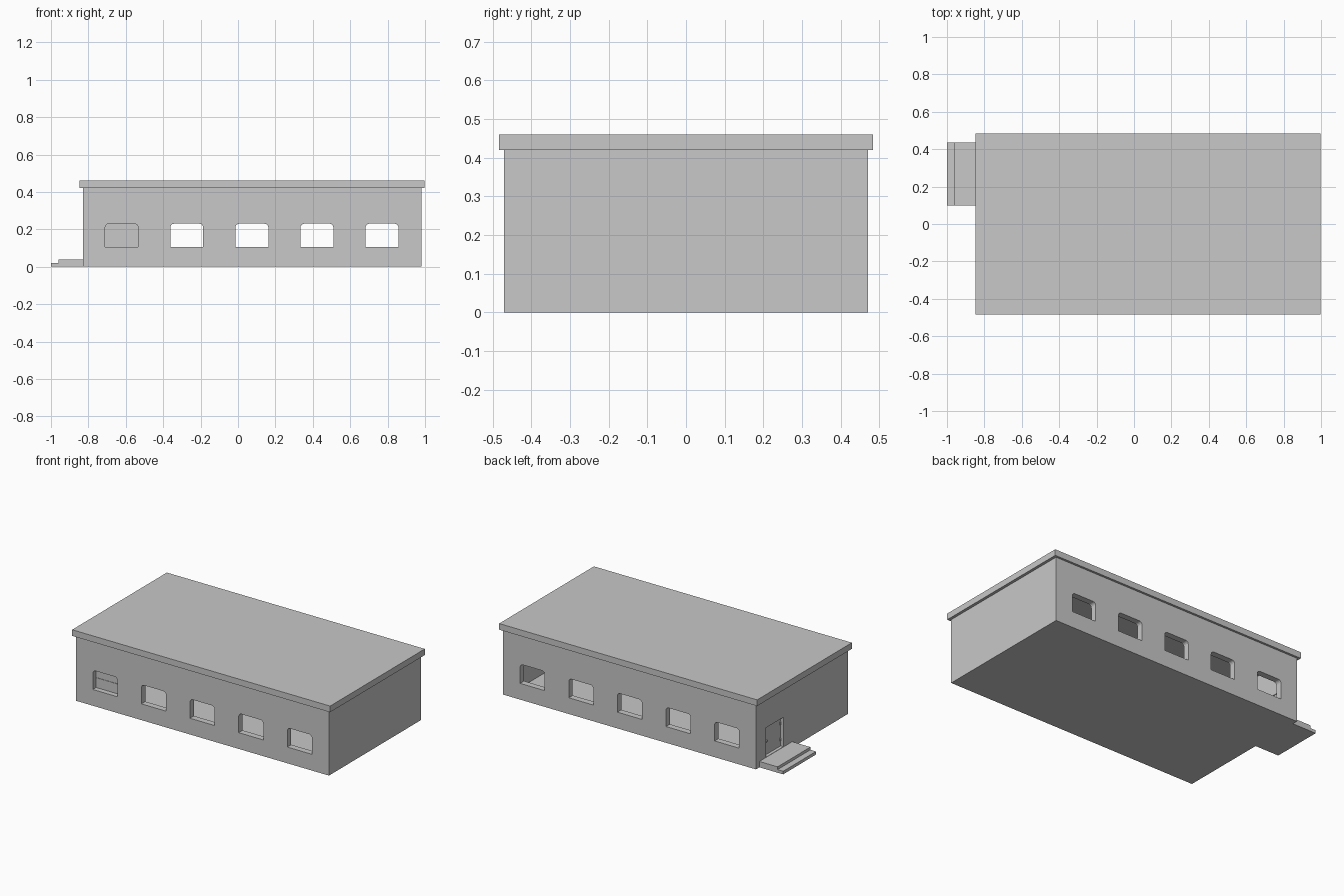
import bpy
import bmesh
import math
from mathutils import Vector

if "Cube" in bpy.data.objects:
    bpy.data.objects.remove(bpy.data.objects["Cube"], do_unlink=True)

GREY = (0.58, 0.58, 0.58, 1)
plaster = bpy.data.materials.new("light grey plaster")
plaster.use_nodes = True
plaster.diffuse_color = GREY
for node in plaster.node_tree.nodes:
    if node.type == 'BSDF_PRINCIPLED':
        node.inputs["Base Color"].default_value = GREY


def make_object(name, bm):
    bmesh.ops.recalc_face_normals(bm, faces=bm.faces[:])
    mesh = bpy.data.meshes.new(name)
    bm.to_mesh(mesh)
    bm.free()
    mesh.materials.append(plaster)
    obj = bpy.data.objects.new(name, mesh)
    bpy.context.collection.objects.link(obj)
    return obj


def box(name, x, y, z):
    """Box from (low, high) ranges on each axis."""
    bm = bmesh.new()
    bmesh.ops.create_cube(bm, size=1)
    for v in bm.verts:
        for i, (low, high) in enumerate((x, y, z)):
            v.co[i] = low if v.co[i] < 0 else high
    return make_object(name, bm)


def window_prism(name, cx, y):
    """Window outline with rounded top corners, extruded along y."""
    half, low, high, r = WIN_W / 2, WIN_LOW, WIN_HIGH, 0.02
    outline = [(cx - half, low), (cx + half, low)]
    for side, start in ((1, 0), (-1, 90)):
        for step in range(5):
            a = math.radians(start + step * 22.5)
            outline.append((cx + side * (half - r) + r * math.cos(a),
                            high - r + r * math.sin(a)))
    bm = bmesh.new()
    face = bm.faces.new([bm.verts.new((px, y[0], pz)) for px, pz in outline])
    ext = bmesh.ops.extrude_face_region(bm, geom=[face])
    moved = [g for g in ext["geom"] if isinstance(g, bmesh.types.BMVert)]
    bmesh.ops.translate(bm, verts=moved, vec=Vector((0, y[1] - y[0], 0)))
    return make_object(name, bm)


def cut(target, cutter):
    mod = target.modifiers.new("opening", 'BOOLEAN')
    mod.operation = 'DIFFERENCE'
    mod.solver = 'EXACT'
    mod.object = cutter
    bpy.context.view_layer.objects.active = target
    bpy.ops.object.modifier_apply(modifier=mod.name)
    bpy.data.objects.remove(cutter, do_unlink=True)


LEFT, RIGHT, DEPTH, WALL_TOP = -0.83, 0.98, 0.47, 0.42
THICK = 0.04
WIN_W, WIN_LOW, WIN_HIGH = 0.176, 0.105, 0.23
WINDOW_X = [-0.622 + 0.348 * i for i in range(5)]
DOOR_Y, DOOR_Z = (0.19, 0.37), (0.04, 0.23)

# Hollow walls with floor
walls = box("walls", (LEFT, RIGHT), (-DEPTH, DEPTH), (0, WALL_TOP))
cut(walls, box("room_cutter", (LEFT + THICK, RIGHT - THICK),
               (-DEPTH + THICK, DEPTH - THICK), (0.01, 0.6)))

# Window openings through front and back, door opening on the side
for cx in WINDOW_X:
    cut(walls, window_prism("window_cutter", cx, (-0.6, 0.6)))
cut(walls, box("door_cutter", (LEFT - 0.1, LEFT + 0.1), DOOR_Y, DOOR_Z))

# Overhanging flat roof
box("roof", (-0.848, 0.998), (-0.484, 0.484), (WALL_TOP, 0.46))

# Entrance steps
box("lower_step", (-1, LEFT), (0.1, 0.435), (0, 0.02))
box("upper_step", (-0.96, LEFT), (0.1, 0.435), (0.02, 0.038))

# Closed window in the first front opening, with a raised sash rail
window_prism("window_panel", WINDOW_X[0], (-DEPTH + 0.034, -DEPTH + THICK))
box("window_rail", (WINDOW_X[0] - 0.087, WINDOW_X[0] + 0.087),
    (-DEPTH + 0.031, -DEPTH + 0.035), (0.164, 0.17))

# Recessed door leaf with handle and hinges
box("door_leaf", (LEFT + 0.02, LEFT + 0.035), DOOR_Y, DOOR_Z)
box("door_handle", (LEFT + 0.01, LEFT + 0.021), (0.335, 0.35), (0.125, 0.135))
for z in (0.075, 0.18):
    box("door_hinge", (LEFT + 0.014, LEFT + 0.021), (0.192, 0.2), (z, z + 0.018))
